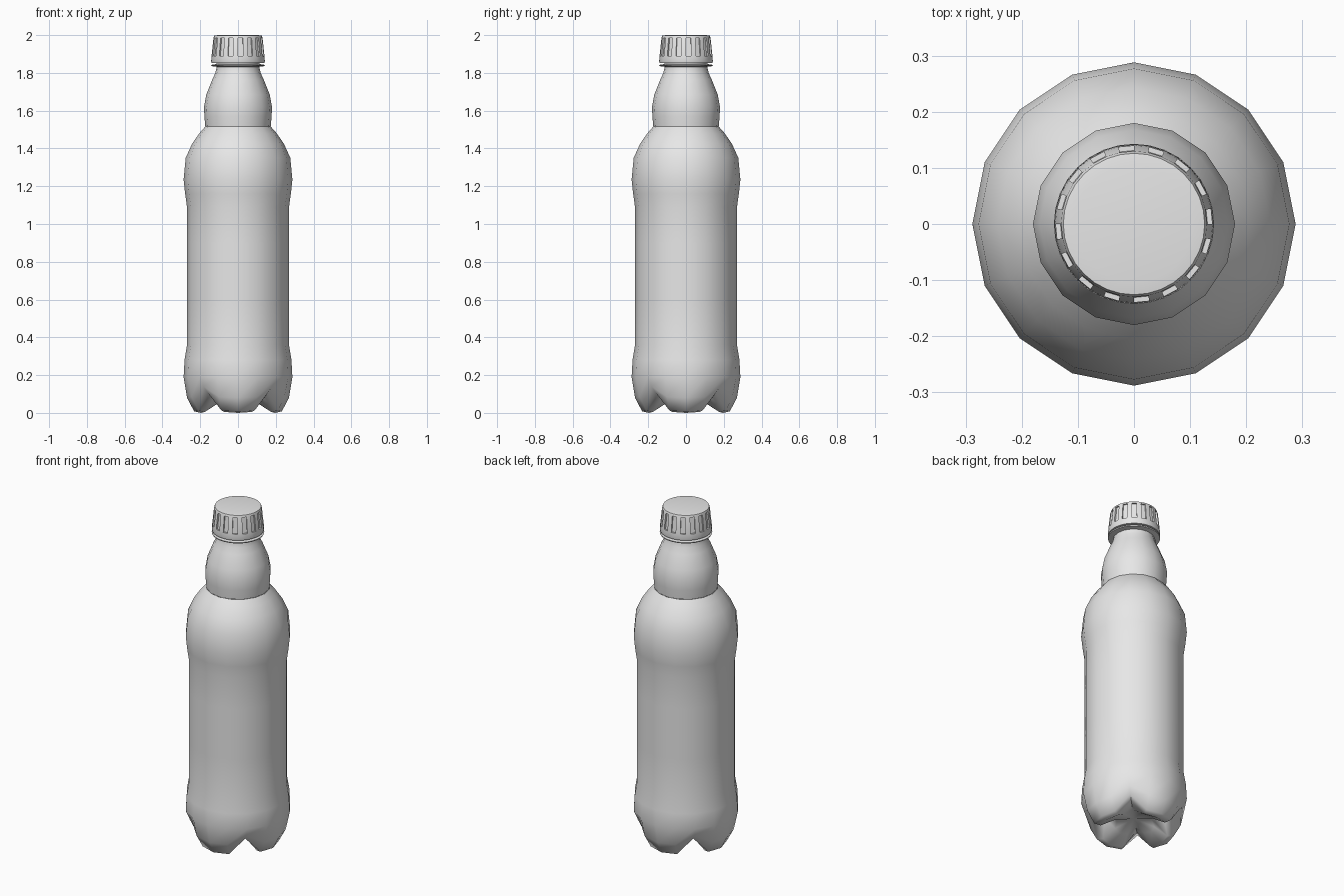
import bpy, bmesh, math

if "Cube" in bpy.data.objects:
    bpy.data.objects.remove(bpy.data.objects["Cube"])

grey = bpy.data.materials.new("plain grey")
grey.diffuse_color = (0.8, 0.8, 0.8, 1)
grey.use_nodes = True
grey.node_tree.nodes["Principled BSDF"].inputs["Base Color"].default_value = grey.diffuse_color


def ring(bm, n, fn):
    """One closed ring of vertices; fn(i) gives (radius, height)."""
    out = []
    for i in range(n):
        r, z = fn(i)
        a = 2 * math.pi * i / n
        out.append(bm.verts.new((r * math.cos(a), r * math.sin(a), z)))
    return out


def bridge(bm, low, high):
    n = len(low)
    return [bm.faces.new((low[i], low[(i + 1) % n], high[(i + 1) % n], high[i]))
            for i in range(n)]


def finish(bm, name, angle):
    bmesh.ops.recalc_face_normals(bm, faces=bm.faces)
    me = bpy.data.meshes.new(name)
    bm.to_mesh(me)
    bm.free()
    ob = bpy.data.objects.new(name, me)
    me.materials.append(grey)
    bpy.context.collection.objects.link(ob)
    bpy.ops.object.select_all(action='DESELECT')
    ob.select_set(True)
    bpy.context.view_layer.objects.active = ob
    bpy.ops.object.shade_smooth_by_angle(angle=math.radians(angle))
    return ob


def lathe(name, profile, n, angle, closed=False):
    bm = bmesh.new()
    rings = [ring(bm, n, lambda i, p=p: p) for p in profile]
    for a, b in zip(rings, rings[1:]):
        bridge(bm, a, b)
    if closed:
        bridge(bm, rings[-1], rings[0])
    return finish(bm, name, angle)


# Bottle body with four feet: each base ring lists foot, flank and valley points
base = [
    ((0.125, 0.045), (0.115, 0.05), (0.09, 0.085)),
    ((0.195, 0.0), (0.19, 0.005), (0.16, 0.095)),
    ((0.232, 0.008), (0.227, 0.012), (0.225, 0.105)),
    ((0.270, 0.08), (0.266, 0.085), (0.258, 0.14)),
]
upper = [(0.288, 0.19), (0.283, 0.28), (0.27, 0.36), (0.27, 0.6), (0.27, 0.9),
         (0.27, 1.09), (0.28, 1.16), (0.288, 1.235), (0.277, 1.35),
         (0.243, 1.425), (0.205, 1.48), (0.174, 1.515)]
bm = bmesh.new()
rings = [ring(bm, 16, lambda i, b=b: b[(0, 1, 2, 1)[i % 4]]) for b in base]
rings += [ring(bm, 16, lambda i, p=p: p) for p in upper]
for a, b in zip(rings, rings[1:]):
    bridge(bm, a, b)
centre = bm.verts.new((0, 0, 0.08))
for i in range(16):
    bm.faces.new((rings[0][(i + 1) % 16], rings[0][i], centre))
finish(bm, "bottle_body", 80)

# Neck bulb
lathe("neck", [(0.173, 1.515), (0.178, 1.57), (0.18, 1.62), (0.168, 1.685),
               (0.136, 1.765), (0.12, 1.80), (0.113, 1.83), (0.113, 1.87)], 16, 40)

# Thin collar under the cap
lathe("neck_collar", [(0.11, 1.832), (0.141, 1.836), (0.143, 1.842), (0.11, 1.848)],
      32, 40, closed=True)

# Screw cap with recessed grip slots
bm = bmesh.new()
prof = [(0.115, 1.853), (0.14, 1.853), (0.142, 1.862), (0.14, 1.89),
        (0.130, 1.985), (0.126, 1.997), (0.105, 2.0)]
rings = [ring(bm, 32, lambda i, p=p: p) for p in prof]
sides = [bridge(bm, a, b) for a, b in zip(rings, rings[1:])]
bm.faces.new(rings[-1])
bm.faces.new(rings[0][::-1])
slots = bmesh.ops.extrude_discrete_faces(bm, faces=sides[3][::2])["faces"]
for f in slots:
    c = f.calc_center_median()
    d = c.copy()
    d.z = 0
    d.normalize()
    for v in f.verts:
        v.co -= d * 0.009
finish(bm, "screw_cap", 30)
